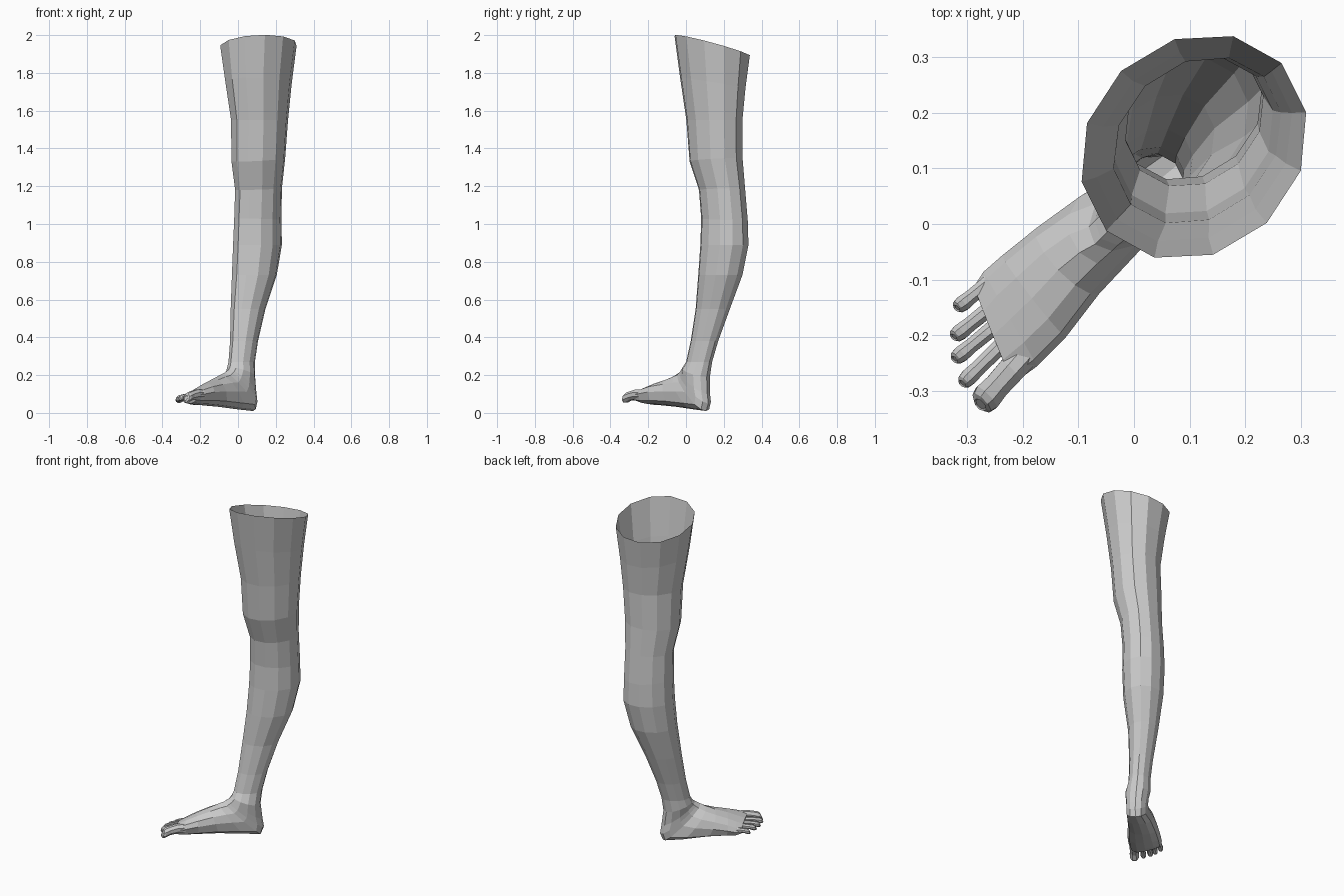
import bpy, bmesh, math
from mathutils import Vector

ORIGIN = Vector((0.03, 0.06, 0))        # ankle centre
FWD = Vector((-0.72, -0.69, 0))         # heel to toes
SIDE = Vector((0.69, -0.72, 0))         # towards the big toe

skin = bpy.data.materials.new("plain_grey")
skin.diffuse_color = (0.6, 0.6, 0.6, 1)


def place(u, v, z):
    return ORIGIN + FWD * u + SIDE * v + Vector((0, 0, z))


def loft(name, rings, cap_end=None, cap_start=False):
    """Bridge rings of points into one flat-shaded skin."""
    bm = bmesh.new()
    loops = [[bm.verts.new(p) for p in r] for r in rings]
    n = len(loops[0])
    for a, b in zip(loops, loops[1:]):
        for i in range(n):
            j = (i + 1) % n
            bm.faces.new((a[i], a[j], b[j], b[i]))
    if cap_start:
        bm.faces.new(loops[0])
    end = bm.faces.new(loops[-1])
    bmesh.ops.recalc_face_normals(bm, faces=bm.faces)
    if cap_end == "nail":
        bmesh.ops.inset_region(bm, faces=[end], thickness=0.003, depth=-0.002)
    me = bpy.data.meshes.new(name)
    bm.to_mesh(me)
    bm.free()
    me.materials.append(skin)
    ob = bpy.data.objects.new(name, me)
    bpy.context.collection.objects.link(ob)


def leg_ring(fu, fz, bu, bz, v0, half, tilt=0, skew=0, flat=1, n=12):
    """Ring from its front/top point to its back/bottom point; flat < 1 squares the sole."""
    pts = []
    for i in range(n):
        t = 2 * math.pi * i / n
        c, s = math.cos(t), math.sin(t)
        if c < -0.01:
            c = -abs(c) ** flat
        k = (c + 1) / 2
        v = v0 + half * s
        u = bu + (fu - bu) * k + skew * v
        pts.append(place(u, v, bz + (fz - bz) * k + tilt * v * k ** (1 - flat)))
    return pts


# Thigh to forefoot: front u, z, back u, z, side centre, half width, tilt, skew, flatness
LEG = [
    (0.108, 1.975, -0.33, 1.915, -0.003, 0.19, 0.257),
    (0.08, 1.77, -0.307, 1.73, -0.005, 0.16, 0.12),
    (0.043, 1.55, -0.29, 1.55, -0.007, 0.136),
    (0.03, 1.33, -0.28, 1.35, -0.018, 0.132),
    (-0.012, 1.18, -0.283, 1.19, -0.04, 0.114),
    (-0.016, 1.03, -0.292, 1.02, -0.052, 0.113),
    (-0.01, 0.89, -0.295, 0.89, -0.053, 0.117),
    (0.004, 0.73, -0.255, 0.73, -0.049, 0.11),
    (0.028, 0.55, -0.175, 0.55, -0.043, 0.083),
    (0.055, 0.38, -0.11, 0.38, -0.026, 0.065),
    (0.08, 0.27, -0.078, 0.27, -0.014, 0.06),
    (0.095, 0.242, -0.066, 0.19, -0.005, 0.07),
    (0.11, 0.23, -0.076, 0.10, 0, 0.062),
    (0.125, 0.222, -0.084, 0.05, 0, 0.06, 0, 0, 0.8),
    (0.14, 0.213, -0.068, 0.01, 0, 0.06, 0, 0, 0.6),
    (0.17, 0.2, 0.03, 0.018, -0.008, 0.073, 0.1, 0, 0.6),
    (0.22, 0.18, 0.17, 0.032, -0.012, 0.082, 0.15, 0, 0.6),
    (0.29, 0.155, 0.28, 0.04, -0.008, 0.093, 0.2, 0.1, 0.6),
    (0.345, 0.132, 0.345, 0.043, -0.008, 0.095, 0.2, 0.25, 0.6),
    (0.39, 0.112, 0.385, 0.05, -0.008, 0.088, 0.15, 0.4, 0.7),
]
loft("leg_and_foot", [leg_ring(*r) for r in LEG])

# Toes: root u, v, tip u, v, radius, height of centre
TOES = {
    "big_toe": (0.36, 0.056, 0.49, 0.066, 0.028, 0.088),
    "second_toe": (0.36, 0.015, 0.487, 0.016, 0.0165, 0.085),
    "middle_toe": (0.35, -0.016, 0.467, -0.025, 0.016, 0.081),
    "fourth_toe": (0.33, -0.045, 0.44, -0.055, 0.016, 0.077),
    "little_toe": (0.30, -0.08, 0.4, -0.089, 0.0155, 0.072),
}
# share of length, radius factor, height offset in radii
STATIONS = [(0, 1.0, 0.3), (0.35, 0.95, 0.35), (0.65, 0.9, 0.1),
            (0.86, 1.0, -0.25), (0.96, 0.85, -0.35), (1.0, 0.5, -0.35)]
for name, (u0, v0, u1, v1, r, zc) in TOES.items():
    rings = []
    for k, f, dz in STATIONS:
        ring = []
        for i in range(8):
            t = math.pi * (i + 0.5) / 4
            lean = -0.25 * r * math.sin(t) * k      # tip faces slightly upward
            ring.append(place(u0 + (u1 - u0) * k + lean,
                              v0 + (v1 - v0) * k + r * f * math.cos(t),
                              zc + r * dz + r * f * 1.05 * math.sin(t)))
        rings.append(ring)
    loft(name, rings, cap_end="nail", cap_start=True)
